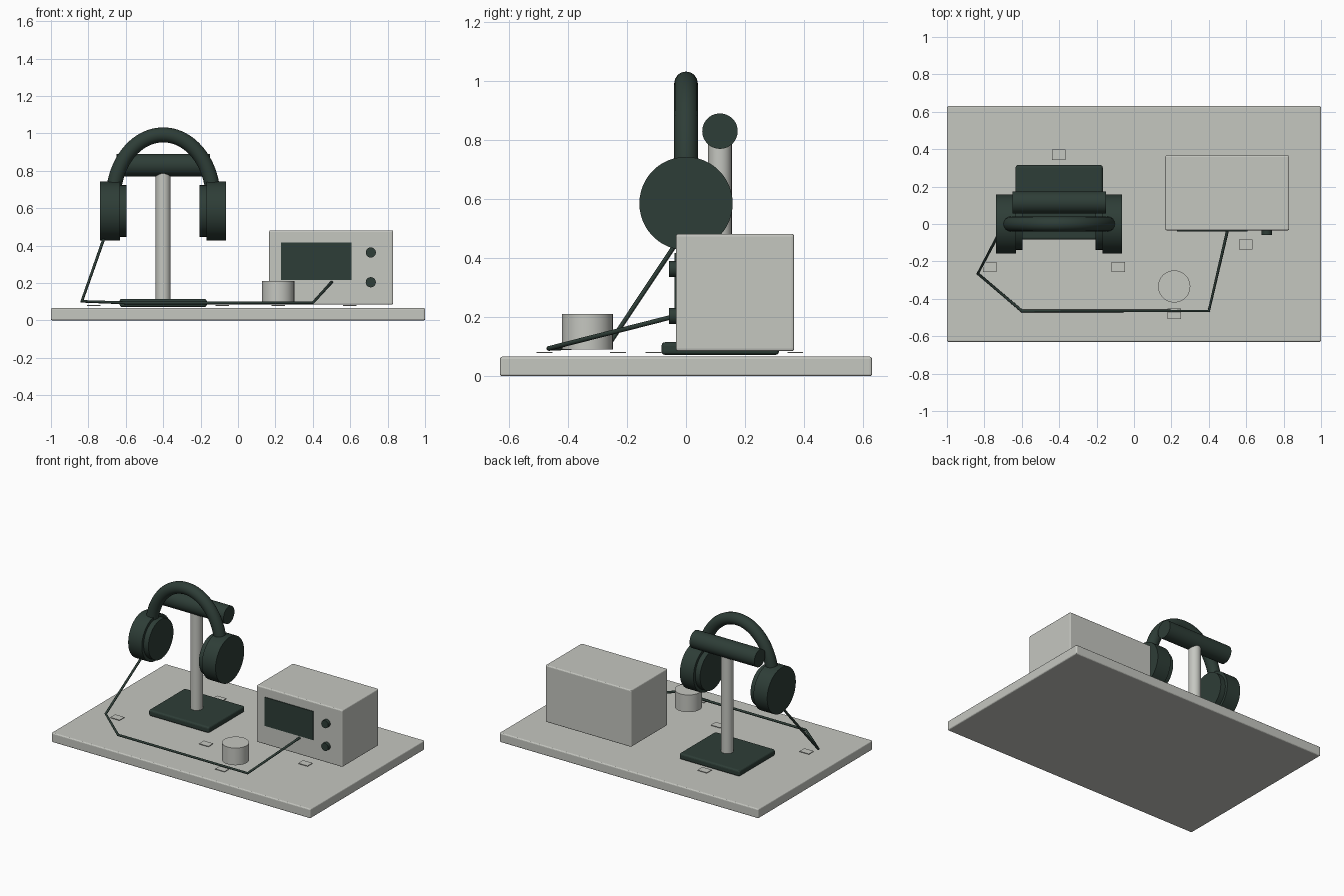
import bpy, math
from mathutils import Vector

cube = bpy.data.objects.get("Cube")
if cube:
    bpy.data.objects.remove(cube, do_unlink=True)


def material(name, rgb):
    m = bpy.data.materials.new(name)
    m.use_nodes = True
    m.diffuse_color = (*rgb, 1)
    m.node_tree.nodes["Principled BSDF"].inputs["Base Color"].default_value = (*rgb, 1)
    return m


LIGHT = material("pale grey", (0.56, 0.57, 0.53))
DARK = material("dark green", (0.027, 0.047, 0.038))


def finish(ob, name, mat, bevel):
    ob.name = name
    ob.data.materials.clear()
    ob.data.materials.append(mat)
    if bevel:
        mod = ob.modifiers.new("soft edges", "BEVEL")
        mod.width = bevel
        mod.segments = 3
        mod.limit_method = "ANGLE"
    return ob


def box(name, mat, low, high, bevel=0):
    low, high = Vector(low), Vector(high)
    bpy.ops.mesh.primitive_cube_add(size=1, location=(low + high) / 2)
    ob = bpy.context.object
    ob.scale = high - low
    bpy.ops.object.transform_apply(location=False, rotation=False, scale=True)
    return finish(ob, name, mat, bevel)


def cylinder(name, mat, start, end, radius, bevel=0):
    start, end = Vector(start), Vector(end)
    axis = end - start
    bpy.ops.mesh.primitive_cylinder_add(
        vertices=48, radius=radius, depth=axis.length, location=(start + end) / 2,
        rotation=axis.to_track_quat("Z", "Y").to_euler())
    bpy.ops.object.shade_smooth_by_angle(angle=math.radians(35))
    return finish(bpy.context.object, name, mat, bevel)


def tube(name, mat, points, radius):
    curve = bpy.data.curves.new(name, "CURVE")
    curve.dimensions = "3D"
    curve.bevel_depth = radius
    curve.bevel_resolution = 6
    curve.use_fill_caps = True
    spline = curve.splines.new("POLY")
    spline.points.add(len(points) - 1)
    for p, co in zip(spline.points, points):
        p.co = (*co, 1)
    spline.use_smooth = True
    ob = bpy.data.objects.new(name, curve)
    bpy.context.collection.objects.link(ob)
    curve.materials.append(mat)


# Display board
box("board", LIGHT, (-1, -0.63, 0), (1, 0.63, 0.066), 0.008)

# Headphone stand
SX, SY = -0.4, 0.115
box("stand_base", DARK, (SX - 0.233, -0.083, 0.072), (SX + 0.233, 0.315, 0.115), 0.012)
cylinder("stand_post", LIGHT, (SX, SY, 0.11), (SX, SY, 0.785), 0.04)
cylinder("stand_crossbar", DARK, (SX - 0.25, SY, 0.83), (SX + 0.25, SY, 0.83), 0.06)

# Headphones: elliptical band and two stepped cups
arc = [math.pi * i / 48 for i in range(49)]
tube("headband", DARK,
     [(SX + 0.267 * math.cos(a), 0, 0.65 + 0.342 * math.sin(a)) for a in arc], 0.04)
for side, s in (("right", -1), ("left", 1)):
    cylinder(side + "_ear_cup", DARK, (SX + s * 0.232, 0, 0.585),
             (SX + s * 0.337, 0, 0.585), 0.158)
    cylinder(side + "_ear_pad", DARK, (SX + s * 0.195, 0, 0.585),
             (SX + s * 0.24, 0, 0.585), 0.138)

# Amplifier with screen and knobs
FRONT = -0.034
box("amplifier_body", LIGHT, (0.167, FRONT, 0.085), (0.83, 0.366, 0.482), 0.008)
box("amplifier_screen", DARK, (0.23, FRONT - 0.005, 0.217), (0.608, FRONT + 0.003, 0.417))
for name, z in (("upper_knob", 0.363), ("lower_knob", 0.204)):
    cylinder(name, DARK, (0.71, FRONT + 0.005, z), (0.71, -0.058, z), 0.027)

# Round weight on the board
cylinder("round_weight", LIGHT, (0.215, -0.334, 0.09), (0.215, -0.334, 0.21), 0.086)

# Cable from the right cup to the amplifier
tube_path = [(-0.695, 0, 0.5), (-0.835, -0.265, 0.102), (-0.6, -0.465, 0.094),
             (0.4, -0.465, 0.094), (0.5, FRONT, 0.204)]
tube("cable", DARK, tube_path, 0.008)

# Blank marker plates
for i, (x, y) in enumerate([(-0.77, -0.23), (-0.085, -0.23), (0.215, -0.48),
                            (0.597, -0.11), (-0.403, 0.37)]):
    box("marker_plate_%d" % (i + 1), LIGHT,
        (x - 0.036, y - 0.027, 0.078), (x + 0.036, y + 0.027, 0.082))
